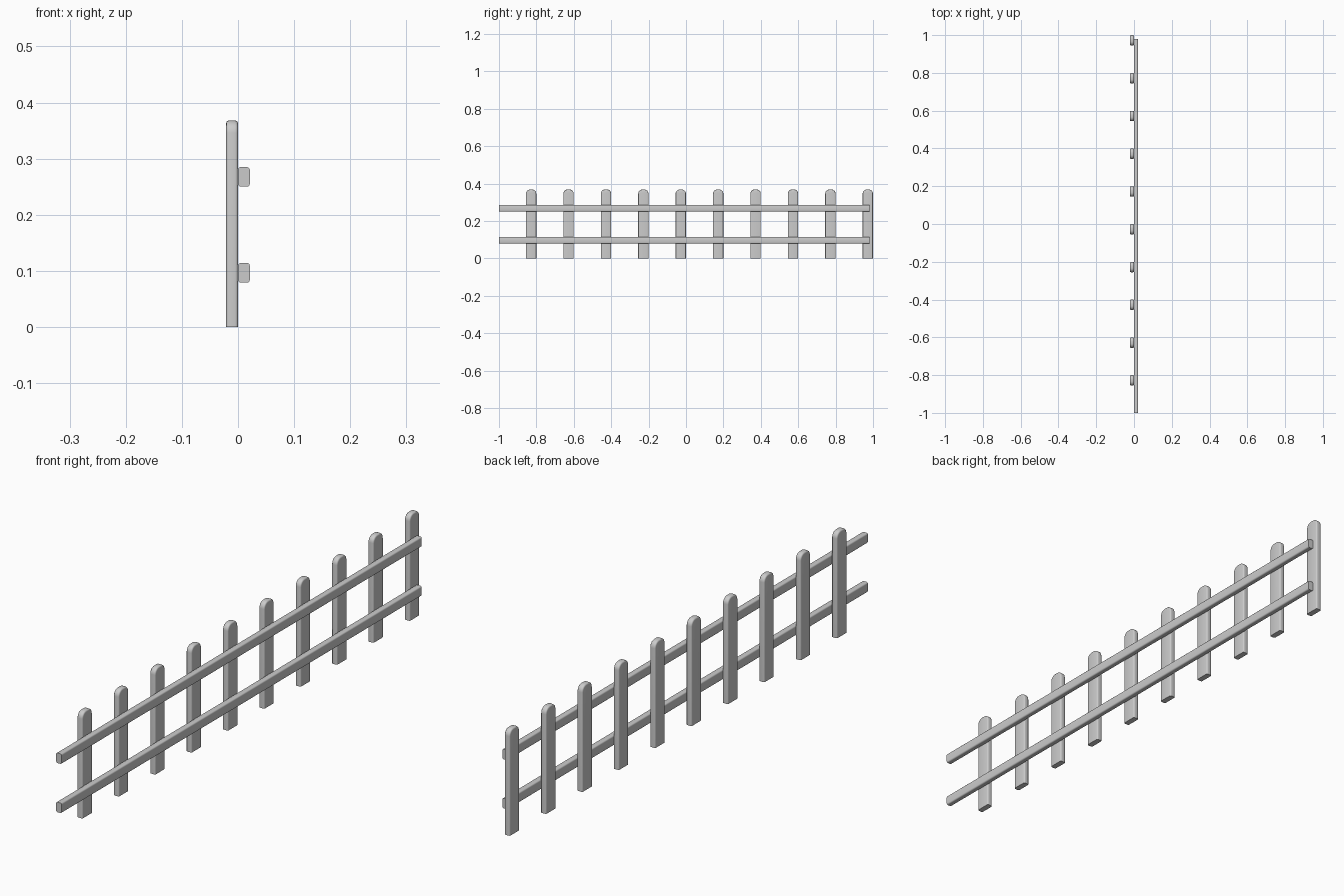
import bpy, bmesh, math

if "Cube" in bpy.data.objects:
    bpy.data.objects.remove(bpy.data.objects["Cube"])

PICKETS, PITCH, FIRST = 10, 0.2, -0.828
HALF_W, HEIGHT, THICK = 0.0275, 0.368, 0.021


def prism(name, points, axis_vec, soft):
    """Extrude a closed outline along axis_vec and bevel the edges chosen by soft(edge)."""
    bm = bmesh.new()
    face = bm.faces.new([bm.verts.new(p) for p in points])
    ext = bmesh.ops.extrude_face_region(bm, geom=[face], use_keep_orig=True)
    verts = [v for v in ext["geom"] if isinstance(v, bmesh.types.BMVert)]
    bmesh.ops.translate(bm, verts=verts, vec=axis_vec)
    bmesh.ops.recalc_face_normals(bm, faces=bm.faces[:])
    edges = [e for e in bm.edges if soft(e)]
    bmesh.ops.bevel(bm, geom=edges, offset=0.005, segments=3, profile=0.5, affect='EDGES')
    bmesh.ops.recalc_face_normals(bm, faces=bm.faces[:])
    mesh = bpy.data.meshes.new(name)
    bm.to_mesh(mesh)
    bm.free()
    obj = bpy.data.objects.new(name, mesh)
    bpy.context.collection.objects.link(obj)
    obj.select_set(True)
    bpy.context.view_layer.objects.active = obj
    return obj


# Picket: flat foot, rounded top, softened front and back outline
r = 0.022
outline = [(-THICK, -HALF_W, 0), (-THICK, HALF_W, 0)]
for side, angles in ((1, range(0, 91, 15)), (-1, range(90, 181, 15))):
    for a in angles:
        t = math.radians(a)
        outline.append((-THICK, side * (HALF_W - r) + r * math.cos(t),
                        HEIGHT - r + r * math.sin(t)))


def picket_soft(e):
    a, b = (v.co for v in e.verts)
    return abs(a.x - b.x) < 1e-5 and max(a.z, b.z) > 1e-4


picket = prism("picket_1", outline, (THICK, 0, 0), picket_soft)
picket.location.y = FIRST
for i in range(1, PICKETS):
    copy = bpy.data.objects.new(f"picket_{i + 1}", picket.data)
    copy.location.y = FIRST + i * PITCH
    bpy.context.collection.objects.link(copy)

# Two long rails with rounded long edges and flat ends
for name, z0, z1 in (("lower_rail", 0.079, 0.114), ("upper_rail", 0.25, 0.285)):
    prism(name, [(0, -1, z0), (THICK, -1, z0), (THICK, -1, z1), (0, -1, z1)],
          (0, 1.98, 0), lambda e: abs(e.verts[0].co.y - e.verts[1].co.y) > 1)

bpy.ops.object.shade_smooth_by_angle(angle=math.radians(35))
